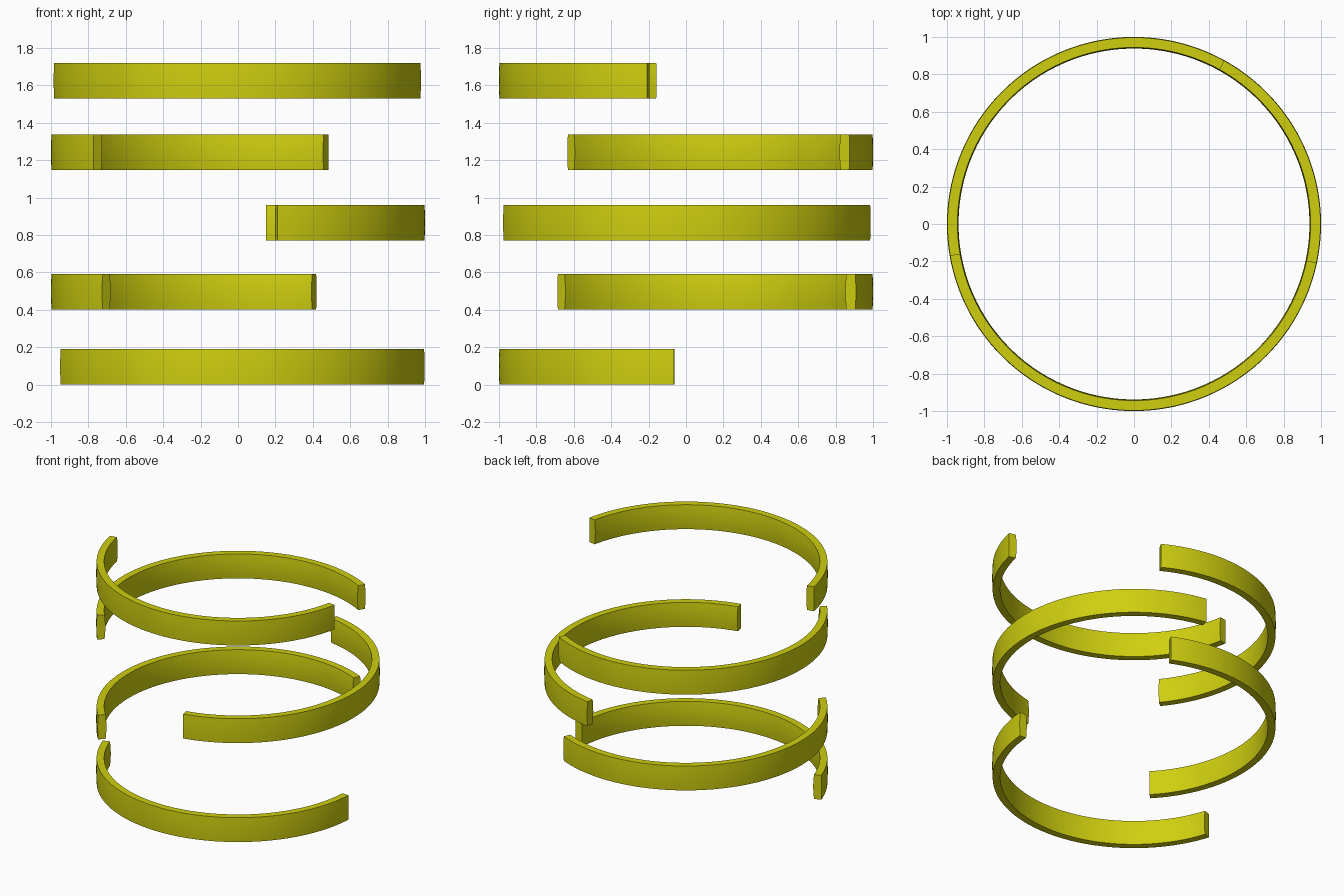
import bpy, bmesh, math

if "Cube" in bpy.data.objects:
    bpy.data.objects.remove(bpy.data.objects["Cube"])

HEIGHT = 0.19

yellow = bpy.data.materials.new("olive_yellow")
yellow.diffuse_color = (0.62, 0.62, 0.005, 1)
yellow.use_nodes = True
yellow.node_tree.nodes["Principled BSDF"].inputs["Base Color"].default_value = yellow.diffuse_color


def arc_band(name, z0, start, end, steps=96):
    """Open ring segment: slightly crowned strip swept around the z axis."""
    profile = []
    n = 6
    for i in range(n + 1):                      # outer face, bottom to top
        t = 2 * i / n - 1
        profile.append((1.0 - 0.003 * t * t, z0 + HEIGHT * i / n))
    for i in range(n, -1, -1):                  # inner face, top to bottom
        t = 2 * i / n - 1
        profile.append((0.938 + 0.006 * t * t, z0 + HEIGHT * i / n))
    bm = bmesh.new()
    loops = []
    for s in range(steps + 1):
        a = math.radians(start + (end - start) * s / steps)
        loops.append([bm.verts.new((r * math.cos(a), r * math.sin(a), z))
                      for r, z in profile])
    m = len(profile)
    for p, q in zip(loops, loops[1:]):
        for i in range(m):
            j = (i + 1) % m
            bm.faces.new((p[i], q[i], q[j], p[j]))
    # flat end caps
    bm.faces.new(loops[0])
    bm.faces.new(loops[-1][::-1])
    bmesh.ops.recalc_face_normals(bm, faces=bm.faces)
    me = bpy.data.meshes.new(name)
    bm.to_mesh(me)
    bm.free()
    me.materials.append(yellow)
    ob = bpy.data.objects.new(name, me)
    bpy.context.collection.objects.link(ob)
    bpy.ops.object.select_all(action='DESELECT')
    ob.select_set(True)
    bpy.context.view_layer.objects.active = ob
    bpy.ops.object.shade_smooth_by_angle(angle=math.radians(30))


# Stacked bands: base height, start angle, end angle
arc_band("bottom_band", 0.0, 198.0, 356.3)
arc_band("lower_band", 0.402, 65.2, 223.4)
arc_band("middle_band", 0.77, -77.8, 80.8)
arc_band("upper_band", 1.147, 61.0, 219.3)
arc_band("top_band", 1.53, 189.7, 348.0)
